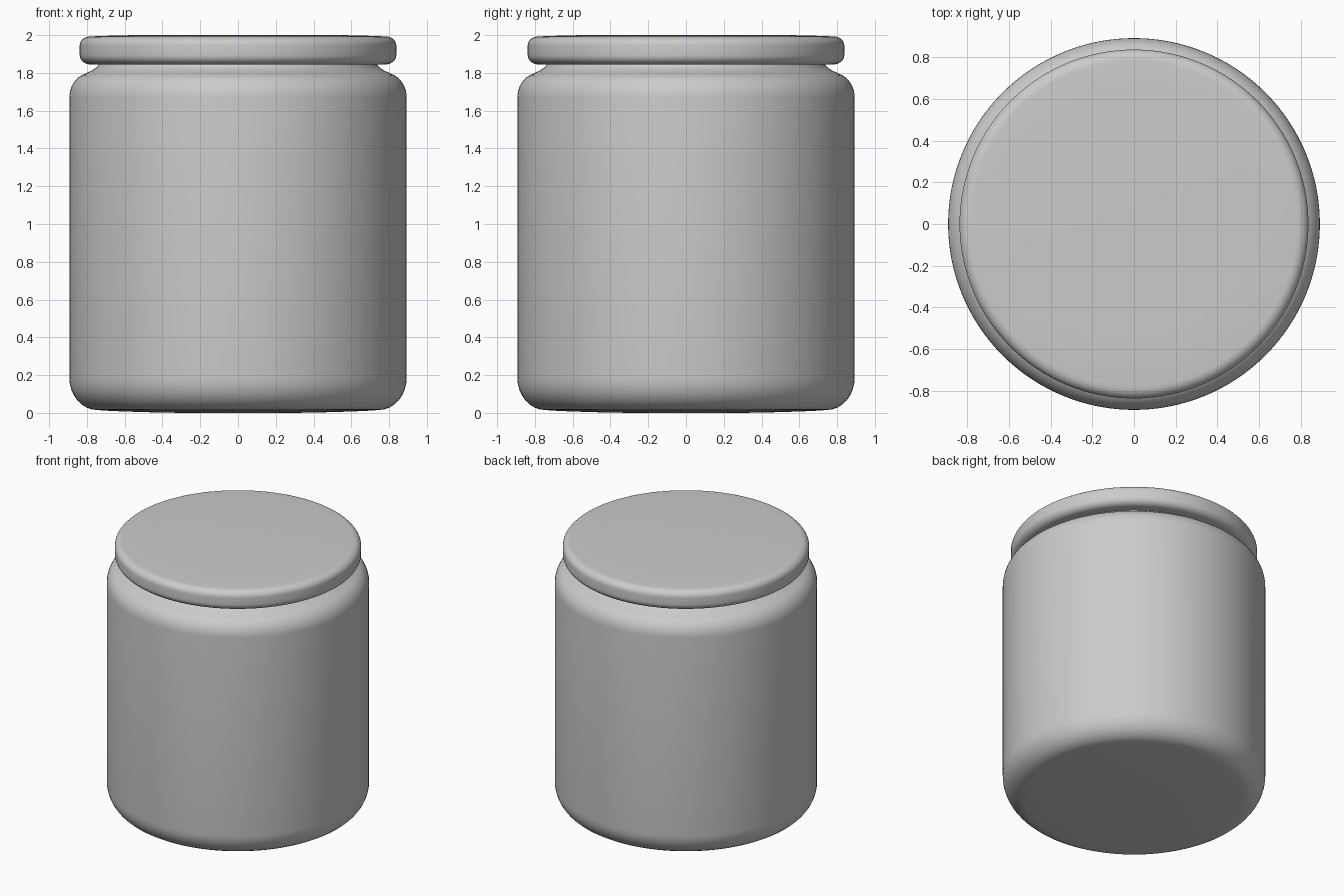
import bpy, bmesh
from math import sin, cos, pi, radians

if "Cube" in bpy.data.objects:
    bpy.data.objects.remove(bpy.data.objects["Cube"])

SEGMENTS = 128


def arc(cx, cz, rx, rz, start, end, steps=8):
    """Elliptical corner as (radius, height) points."""
    angles = [radians(start + (end - start) * i / steps) for i in range(steps + 1)]
    return [(cx + rx * cos(a), cz + rz * sin(a)) for a in angles]


def lathe(name, profile):
    """Revolve a bottom-to-top profile and close both ends on the axis."""
    bm = bmesh.new()
    rings = [[bm.verts.new((r * cos(2 * pi * i / SEGMENTS), r * sin(2 * pi * i / SEGMENTS), z))
              for i in range(SEGMENTS)] for r, z in profile]
    for low, high in zip(rings, rings[1:]):
        for i in range(SEGMENTS):
            j = (i + 1) % SEGMENTS
            bm.faces.new((low[i], low[j], high[j], high[i]))
    bm.faces.new(rings[0][::-1])
    bm.faces.new(rings[-1])
    mesh = bpy.data.meshes.new(name)
    bm.to_mesh(mesh)
    bm.free()
    obj = bpy.data.objects.new(name, mesh)
    bpy.context.collection.objects.link(obj)
    bpy.ops.object.select_all(action='DESELECT')
    obj.select_set(True)
    bpy.context.view_layer.objects.active = obj
    bpy.ops.object.shade_smooth_by_angle(angle=radians(40))
    return obj


# Jar body: slightly domed base, rounded foot, straight wall, shoulder and neck
body = [(0.3, 0.0), (0.5, 0.004), (0.67, 0.01)]
body += arc(0.743, 0.185, 0.15, 0.17, -90, 0)
body += arc(0.773, 1.67, 0.12, 0.132, 0, 72)
body += [(0.775, 1.812), (0.752, 1.826), (0.738, 1.842), (0.735, 1.87)]
lathe("jar_body", body)

# Lid: flat disc with a rounded rim overhanging the neck
lid = [(0.6, 1.845)]
lid += arc(0.783, 1.895, 0.055, 0.05, -90, 0)
lid += arc(0.783, 1.945, 0.055, 0.048, 0, 90)
lid += [(0.68, 1.997), (0.55, 2.0)]
lathe("lid", lid)
